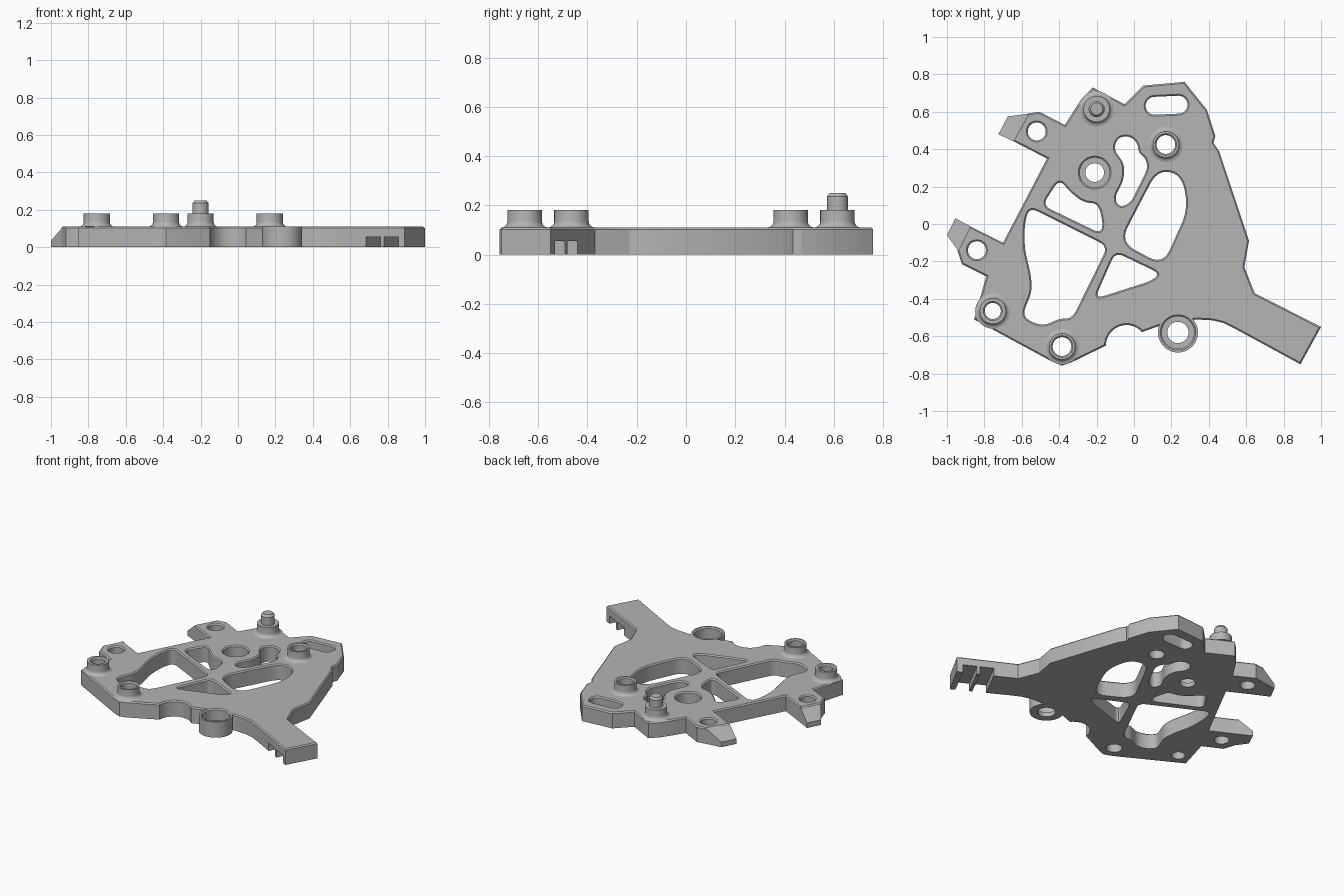
import bpy
import bmesh
from math import cos, sin, radians, pi
from mathutils import Vector
from mathutils.geometry import tessellate_polygon

cube = bpy.data.objects.get("Cube")
if cube:
    bpy.data.objects.remove(cube, do_unlink=True)

TOP = 0.11       # plate thickness
CHAMFER = 0.008  # broken edge along the upper rims

grey = bpy.data.materials.new("plain_grey")
grey.use_nodes = True
grey.diffuse_color = (0.46, 0.46, 0.46, 1)
grey.node_tree.nodes["Principled BSDF"].inputs["Base Color"].default_value = grey.diffuse_color


def finish(name, bm, smooth=True):
    """Turn a bmesh into a named, shaded object."""
    bmesh.ops.recalc_face_normals(bm, faces=bm.faces)
    mesh = bpy.data.meshes.new(name)
    bm.to_mesh(mesh)
    bm.free()
    mesh.materials.append(grey)
    obj = bpy.data.objects.new(name, mesh)
    bpy.context.collection.objects.link(obj)
    if smooth:
        bpy.ops.object.select_all(action='DESELECT')
        obj.select_set(True)
        bpy.context.view_layer.objects.active = obj
        bpy.ops.object.shade_smooth_by_angle(angle=radians(30))
    return obj


def arc(x, y, r, start, end, steps=14):
    angles = [radians(start + (end - start) * i / steps) for i in range(steps + 1)]
    return [(x + r * cos(a), y + r * sin(a)) for a in angles]


def circle(x, y, r):
    return arc(x, y, r, 0, 360, 40)[:-1]


def rounded(points, radius, steps=6):
    """Replace each corner of a polygon with a small curve."""
    pts = [Vector(p) for p in points]
    out = []
    for i, p in enumerate(pts):
        ends = []
        for q in (pts[i - 1], pts[(i + 1) % len(pts)]):
            d = q - p
            ends.append(p + d.normalized() * min(radius, d.length * 0.48))
        for k in range(steps + 1):
            t = k / steps
            out.append(ends[0] * (1 - t) ** 2 + p * 2 * t * (1 - t) + ends[1] * t * t)
    return out


def oriented(points, ccw):
    pts = [Vector(p) for p in points]
    area = sum(a.x * b.y - b.x * a.y for a, b in zip(pts, pts[1:] + pts[:1]))
    return pts if (area > 0) == ccw else pts[::-1]


def inset(pts, dist):
    """Move a loop toward the material, which lies on its left."""
    out = []
    for i, p in enumerate(pts):
        a = (p - pts[i - 1]).normalized()
        b = (pts[(i + 1) % len(pts)] - p).normalized()
        n = Vector((-a.y - b.y, a.x + b.x)).normalized()
        out.append(p + n * dist / max(0.5, n.dot(Vector((-a.y, a.x)))))
    return out


def build_plate(name, outer, holes):
    """Flat plate with openings and chamfered upper rims."""
    loops = [oriented(outer, True)] + [oriented(h, False) for h in holes]
    upper = [inset(loop, CHAMFER) for loop in loops]
    bm = bmesh.new()
    levels = []
    for rings, z in ((loops, 0), (loops, TOP - CHAMFER), (upper, TOP)):
        levels.append([[bm.verts.new((p.x, p.y, z)) for p in ring] for ring in rings])
    for low, high in zip(levels, levels[1:]):
        for a, b in zip(low, high):
            for i in range(len(a)):
                bm.faces.new((a[i - 1], a[i], b[i], b[i - 1]))
    for rings, level in ((loops, levels[0]), (upper, levels[2])):
        flat = [v for ring in level for v in ring]
        for tri in tessellate_polygon([[p.to_3d() for p in ring] for ring in rings]):
            bm.faces.new([flat[i] for i in tri])
    return finish(name, bm)


def lathe(name, x, y, profile, closed=True):
    """Spin a radius/height profile round a vertical axis."""
    bm = bmesh.new()
    vs = [bm.verts.new((r, 0, z)) for r, z in profile]
    pairs = list(zip(vs, vs[1:])) + ([(vs[-1], vs[0])] if closed else [])
    edges = [bm.edges.new(p) for p in pairs]
    bmesh.ops.spin(bm, geom=vs + edges, axis=(0, 0, 1), cent=(0, 0, 0),
                   angle=2 * pi, steps=40)
    bmesh.ops.remove_doubles(bm, verts=bm.verts, dist=0.0001)
    bmesh.ops.translate(bm, verts=bm.verts, vec=(x, y, 0))
    return finish(name, bm)


# Plate outline, clockwise from the rear; arcs make the scallop and the ring seat
RING = (0.235, -0.58)
outline = [
    (-0.22, 0.73), (-0.05, 0.64), (0.05, 0.74), (0.27, 0.76), (0.39, 0.61),
    (0.435, 0.47), (0.425, 0.435), (0.455, 0.39), (0.615, -0.09), (0.59, -0.23),
    (0.645, -0.37), (1, -0.55), (0.89, -0.75), (0.54, -0.56), (0.48, -0.53),
    (0.42, -0.515), (0.33, -0.51),
    *arc(*RING, 0.095, 42, 155),
    *arc(-0.04, -0.65, 0.11, 41, 180),
    (-0.335, -0.74), (-0.385, -0.757), (-0.44, -0.735), (-0.855, -0.51),
    (-0.79, -0.28), (-0.92, -0.215), (-0.945, -0.14), (-0.88, -0.01),
    (-0.7, -0.1), (-0.465, 0.35), (-0.65, 0.445), (-0.57, 0.59),
    (-0.505, 0.6), (-0.37, 0.53), (-0.28, 0.67)]

# Weight-saving openings: corner points and corner radius
openings = [
    ([(0.125, 0.29), (0.255, 0.265), (0.29, 0.08), (0.155, -0.22), (-0.075, -0.095)], 0.09),
    ([(-0.1, -0.15), (0.14, -0.265), (0.09, -0.305), (-0.21, -0.4)], 0.05),
    ([(-0.56, 0.09), (-0.14, -0.12), (-0.33, -0.505), (-0.4, -0.505), (-0.48, -0.545),
      (-0.56, -0.52), (-0.595, -0.48), (-0.545, -0.36), (-0.55, -0.28),
      (-0.585, -0.13), (-0.585, 0)], 0.05),
    ([(-0.4, 0.24), (-0.34, 0.17), (-0.27, 0.115), (-0.19, 0.11), (-0.165, 0),
      (-0.18, -0.05), (-0.49, 0.1)], 0.05),
    ([(-0.085, 0.465), (-0.11, 0.4), (-0.05, 0.32), (-0.055, 0.235), (-0.105, 0.14),
      (-0.08, 0.09), (-0.02, 0.11), (0.075, 0.3), (0.06, 0.355), (0.025, 0.38),
      (0.02, 0.43), (-0.02, 0.47)], 0.04)]

BOSSES = {"front_boss": (-0.385, -0.655, 0.05),
          "side_boss": (-0.755, -0.465, 0.043),
          "rear_boss": (0.17, 0.425, 0.05)}
SEAT = (-0.21, 0.275)
TAB_HOLES = [(-0.52, 0.495), (-0.84, -0.14)]

holes = [rounded(points, r) for points, r in openings]
holes += [circle(x, y, 0.048) for x, y in TAB_HOLES]
holes += [circle(x, y, 0.068) for x, y, r in BOSSES.values()]
holes.append(circle(*SEAT, 0.088))
holes.append(arc(0.11, 0.632, 0.048, 90, 270) + arc(0.238, 0.638, 0.048, -90, 90))
plate = build_plate("base_plate", outline, holes)

# Grooves across the underside of the arm
for x, y in ((0.775, -0.56), (0.872, -0.611)):
    bpy.ops.mesh.primitive_cube_add(size=1, location=(x, y, 0), rotation=(0, 0, radians(-27.5)))
    cutter = bpy.context.object
    cutter.name = "groove_cutter"
    cutter.hide_render = True
    cutter.scale = (0.09, 0.4, TOP)
    mod = plate.modifiers.new("groove", 'BOOLEAN')
    mod.operation = 'DIFFERENCE'
    mod.solver = 'EXACT'
    mod.object = cutter
    bpy.context.view_layer.objects.active = plate
    bpy.ops.object.modifier_apply(modifier=mod.name)
    bpy.data.objects.remove(cutter, do_unlink=True)

# Sloping tips of the two side tabs
TIPS = {"rear_tab_tip": [(-0.56, 0.59), (-0.64, 0.44), (-0.725, 0.48), (-0.675, 0.575)],
        "front_tab_tip": [(-0.87, -0.015), (-0.935, -0.15), (-1, -0.06), (-0.955, 0.03)]}
for name, corners in TIPS.items():
    bm = bmesh.new()
    for (x, y), height in zip(corners, (TOP, TOP, 0.035, 0.035)):
        bm.verts.new((x, y, 0))
        bm.verts.new((x, y, height))
    bmesh.ops.convex_hull(bm, input=bm.verts)
    finish(name, bm, smooth=False)

# Raised bosses with flared feet
flare = [(0.094, TOP)] + [(0.094 - 0.024 * sin(a), 0.134 - 0.024 * cos(a))
                          for a in (0.4, 0.8, 1.2, pi / 2)]
for name, (x, y, r) in BOSSES.items():
    lathe(name, x, y, [(r, 0), (0.07, 0), (0.07, TOP - 0.002), *flare, (0.07, 0.18),
                       (r + 0.008, 0.18), (r, 0.172)])

# Solid locating pin on its boss
lathe("locating_pin", -0.2, 0.615,
      [(0, 0.1), (0.07, 0.1), *flare, (0.07, 0.18), (0.043, 0.18),
       (0.043, 0.235), (0.032, 0.25), (0, 0.25)], closed=False)

# Counterbored seat inside the plate and the free-standing ring at the front
for name, centre, bore, rim in (("bearing_seat", SEAT, 0.05, 0.1),
                                ("front_ring", RING, 0.057, 0.107)):
    lathe(name, *centre, [(bore, 0), (rim, 0), (rim, TOP), (rim - 0.012, TOP),
                          (rim - 0.02, TOP - 0.008), (rim - 0.02, 0.03), (bore, 0.03)])
